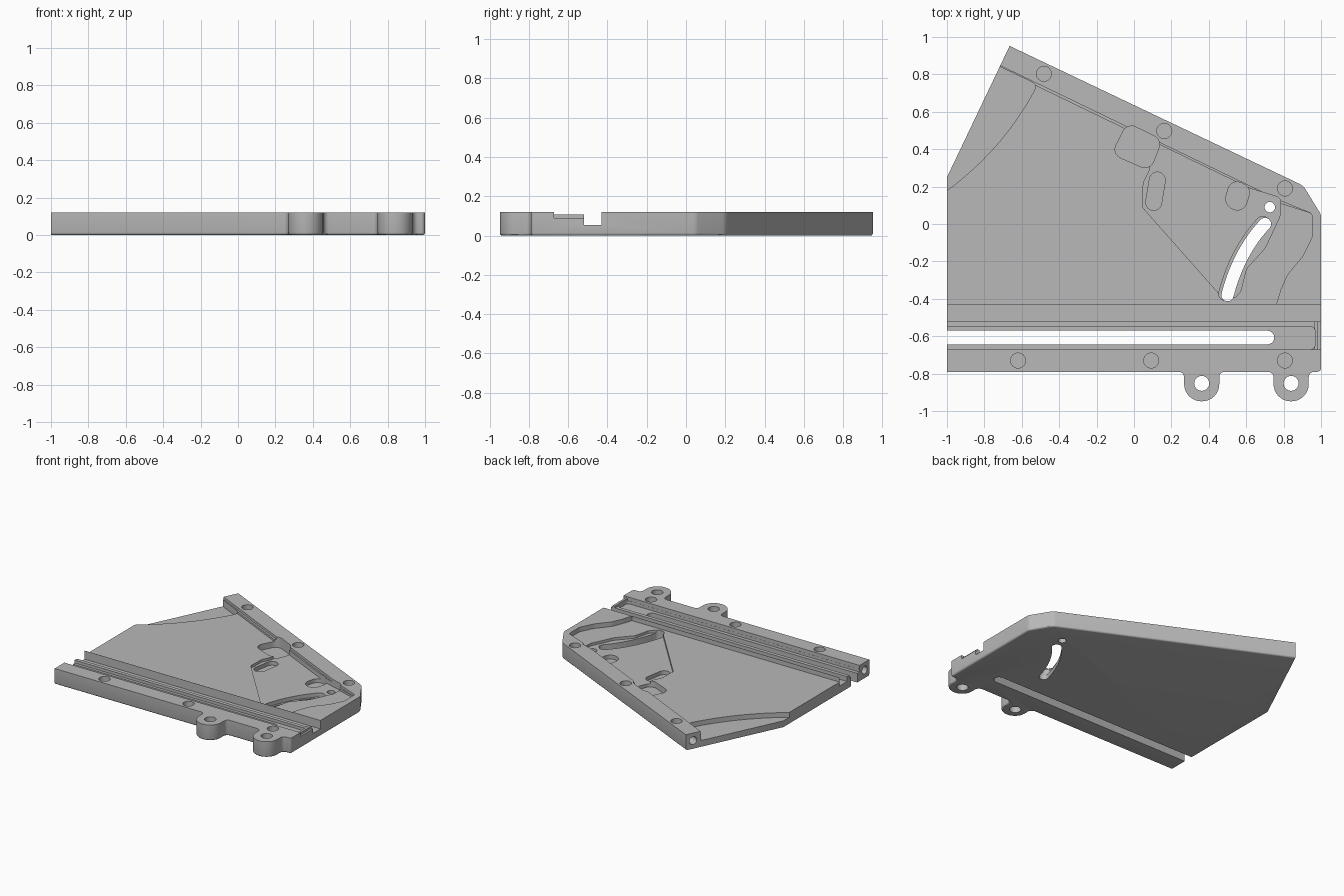
import bpy, bmesh, math
from mathutils import Vector

cube = bpy.data.objects.get("Cube")
if cube:
    bpy.data.objects.remove(cube, do_unlink=True)

TOP = 0.12
gray = bpy.data.materials.new("plain gray")
gray.use_nodes = True
gray.diffuse_color = (0.48, 0.48, 0.48, 1)
gray.node_tree.nodes["Principled BSDF"].inputs["Base Color"].default_value = gray.diffuse_color


def rounded(corners, steps=8):
    """Outline from (x, y) or (x, y, radius) corners."""
    out, n = [], len(corners)
    for i, c in enumerate(corners):
        p = Vector(c[:2])
        if len(c) < 3:
            out.append(p)
            continue
        u = (Vector(corners[i - 1][:2]) - p).normalized()
        v = (Vector(corners[(i + 1) % n][:2]) - p).normalized()
        half = u.angle(v) / 2
        centre = p + (u + v).normalized() * c[2] / math.sin(half)
        reach = c[2] / math.tan(half)
        a, b = p + u * reach - centre, p + v * reach - centre
        start = math.atan2(a.y, a.x)
        sweep = math.remainder(math.atan2(b.y, b.x) - start, math.tau)
        for k in range(steps + 1):
            t = start + sweep * k / steps
            out.append(centre + c[2] * Vector((math.cos(t), math.sin(t))))
    return out


def circle(x, y, r, n=32):
    return [Vector((x + r * math.cos(math.tau * k / n), y + r * math.sin(math.tau * k / n)))
            for k in range(n)]


def stroke(path, width, steps=10):
    """Round-ended band of constant width along a path."""
    path = [Vector(p) for p in path]
    out = []
    for line in (path, path[::-1]):
        for i, p in enumerate(line):
            d = line[min(i + 1, len(line) - 1)] - line[max(i - 1, 0)]
            start = math.atan2(d.y, d.x) + math.pi / 2
            turns = range(steps) if i == len(line) - 1 else [0]
            for k in turns:
                a = start - math.pi * k / steps
                out.append(p + width / 2 * Vector((math.cos(a), math.sin(a))))
    return out


def curve(a, b, c, n=14):
    a, b, c = Vector(a), Vector(b), Vector(c)
    return [a * (1 - t) ** 2 + b * 2 * t * (1 - t) + c * t * t for t in (k / n for k in range(n + 1))]


def prism(name, outline, z0, z1, chamfer=0.0):
    bm = bmesh.new()
    base = bm.faces.new([bm.verts.new((p[0], p[1], z0)) for p in outline])
    top = bmesh.ops.extrude_face_region(bm, geom=[base])["geom"]
    bmesh.ops.translate(bm, vec=(0, 0, z1 - z0), verts=[e for e in top if isinstance(e, bmesh.types.BMVert)])
    bmesh.ops.recalc_face_normals(bm, faces=bm.faces)
    if chamfer:
        # lower rim is eased except along the open left end
        rim = [e for e in bm.edges if all(abs(v.co.z - z0) < 1e-5 for v in e.verts)
               and sum(v.co.x for v in e.verts) / 2 > -0.75]
        bmesh.ops.bevel(bm, geom=rim, offset=chamfer, segments=3, profile=0.5, affect='EDGES')
    mesh = bpy.data.meshes.new(name)
    bm.to_mesh(mesh)
    bm.free()
    obj = bpy.data.objects.new(name, mesh)
    bpy.context.collection.objects.link(obj)
    mesh.materials.append(gray)
    return obj


def subtract(cutter):
    cutter.hide_render = True
    mod = plate.modifiers.new("cut", 'BOOLEAN')
    mod.operation, mod.solver, mod.object = 'DIFFERENCE', 'EXACT', cutter
    bpy.context.view_layer.objects.active = plate
    bpy.ops.object.modifier_apply(modifier=mod.name)
    bpy.data.objects.remove(cutter, do_unlink=True)


def cut(outline, floor):
    subtract(prism("cutter", outline, floor, 0.2))


def box(x0, x1, y0, y1):
    return [(x0, y0), (x1, y0), (x1, y1), (x0, y1)]


# Base plate outline with two front lugs
outline = [(-1, -0.79)]
for x in (0.362, 0.84):
    outline += [(x - 0.094, -0.79, 0.03), (x - 0.094, -0.948, 0.092),
                (x + 0.094, -0.948, 0.092), (x + 0.094, -0.79, 0.03)]
outline += [(1, -0.79, 0.02), (1, 0.05, 0.05), (0.905, 0.205, 0.08), (-0.665, 0.952), (-1, 0.25)]
plate = prism("base_plate", rounded(outline), 0, TOP, 0.013)

# Main floor bounded by the slanted back rail and the raised right corner
right_wall = [(0.76, -0.43), (0.785, -0.35), (0.82, -0.27, 0.1), (0.9, -0.175, 0.1),
              (0.952, -0.07, 0.05), (0.952, 0.055, 0.02)]
cut(rounded([(-1.1, -0.43)] + right_wall + [(0.78, 0.125), (-1.1, 1.032)]), 0.1)
cut(rounded([(-1.1, -0.43)] + right_wall + [(0.77, 0.113), (-1.1, 1.017)]), 0.085)

# Lowered left corner behind a curved step
cut([(-1.1, 1.025)] + curve((-1.1, 0.11), (-0.74, 0.34), (-0.54, 0.7))
    + curve((-0.53, 0.72), (-0.52, 0.745), (-0.545, 0.758), 4), 0.048)

# Straight channel, stepped ridge, groove and long slot along the front rail
cut(box(-1.1, 1.1, -0.52, -0.431), 0.055)
cut(box(-1.1, 1.1, -0.672, -0.5), 0.107)
cut(box(-1.1, 0.965, -0.672, -0.5), 0.092)
cut(box(0.985, 1.1, -0.672, -0.5), 0.09)
cut(rounded([(-1.1, -0.671), (0.967, -0.671, 0.025), (0.967, -0.548, 0.025), (-1.1, -0.548)]), 0.07)
cut(stroke([(-1.2, -0.607), (0.713, -0.607)], 0.074), -0.1)

# Shallow recess around the arc slot
cut(rounded([(0.045, 0.09, 0.02), (0.05, 0.22, 0.05), (0.085, 0.29), (0.08, 0.452), (0.38, 0.306),
             (0.62, 0.19), (0.785, 0.14, 0.03), (0.78, 0.04, 0.06), (0.7, -0.13, 0.1),
             (0.6, -0.24, 0.06), (0.57, -0.36, 0.04), (0.54, -0.395, 0.02), (0.47, -0.39, 0.02)]), 0.065)

# Deeper pockets
cut(rounded([(-0.12, 0.375, 0.05), (0.085, 0.285, 0.05), (0.15, 0.45, 0.05), (-0.035, 0.54, 0.05)]), 0.04)
cut(stroke([(0.105, 0.115), (0.125, 0.235)], 0.085), 0.035)
cut(rounded([(0.475, 0.085, 0.06), (0.59, 0.07, 0.05), (0.625, 0.19, 0.045), (0.52, 0.25, 0.05)]), 0.035)

# Arc slot with a ledge, and its pivot hole
arc = curve((0.7, 0), (0.56, -0.15), (0.5, -0.38))
cut(stroke([p + Vector((-0.012, 0.006)) for p in arc], 0.07), 0.035)
cut(stroke(arc, 0.066), -0.1)
cut(circle(0.726, 0.09, 0.028), -0.1)

# Blind screw holes in the rails and open lug holes
for x, y in ((-0.62, -0.73), (0.092, -0.73), (0.807, -0.73),
             (-0.482, 0.803), (0.162, 0.497), (0.807, 0.19)):
    cut(circle(x, y, 0.04), 0.045)
for x in (0.362, 0.84):
    cut(circle(x, -0.852, 0.04), -0.1)

# Screw holes in the left ends of both rails
for x, y, turn in ((-1, -0.733, 0), (-0.69, 0.9, math.atan2(-0.747, 1.57))):
    bore = prism("bore", circle(0, 0, 0.03, 24), -0.1, 0.14)
    bore.rotation_euler = (0, math.pi / 2, turn)
    bore.location = (x, y, 0.062)
    bpy.context.view_layer.update()
    subtract(bore)

bpy.ops.object.select_all(action='DESELECT')
plate.select_set(True)
bpy.context.view_layer.objects.active = plate
bpy.ops.object.shade_smooth_by_angle(angle=math.radians(30))
